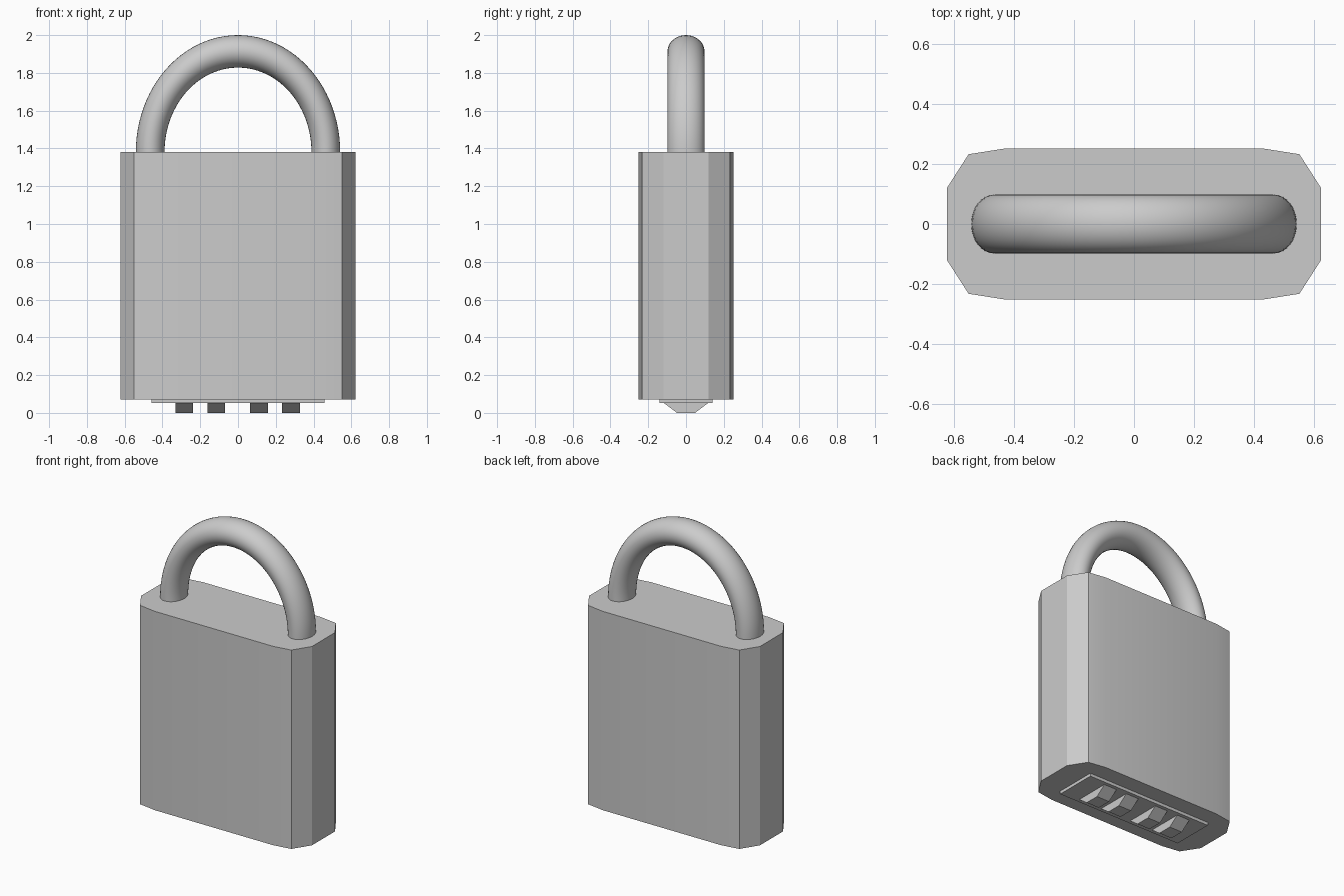
import bpy, bmesh, math

if "Cube" in bpy.data.objects:
    bpy.data.objects.remove(bpy.data.objects["Cube"])

# Single metal colour
GREY = (0.6, 0.6, 0.6, 1.0)
metal = bpy.data.materials.new("light_grey_metal")
metal.use_nodes = True
metal.diffuse_color = GREY
metal.node_tree.nodes["Principled BSDF"].inputs["Base Color"].default_value = GREY


def finish(name, bm, smooth=False):
    """Turn a bmesh into a named, coloured object."""
    bmesh.ops.recalc_face_normals(bm, faces=bm.faces[:])
    mesh = bpy.data.meshes.new(name)
    bm.to_mesh(mesh)
    bm.free()
    mesh.materials.append(metal)
    obj = bpy.data.objects.new(name, mesh)
    bpy.context.collection.objects.link(obj)
    if smooth:
        bpy.ops.object.select_all(action='DESELECT')
        obj.select_set(True)
        bpy.context.view_layer.objects.active = obj
        bpy.ops.object.shade_smooth_by_angle(angle=math.radians(30))
    return obj


def loft(name, rings, smooth=False):
    """Join equal-sized point rings with quads and cap both ends."""
    bm = bmesh.new()
    loops = [[bm.verts.new(p) for p in ring] for ring in rings]
    n = len(loops[0])
    for a, b in zip(loops, loops[1:]):
        for i in range(n):
            j = (i + 1) % n
            bm.faces.new((a[i], a[j], b[j], b[i]))
    bm.faces.new(loops[0])
    bm.faces.new(loops[-1])
    return finish(name, bm, smooth)


def rectangle(x0, x1, half_y, z):
    return [(x0, -half_y, z), (x1, -half_y, z), (x1, half_y, z), (x0, half_y, z)]


# Body: twelve-sided outline extruded upward
quarter = [(0.622, 0.12), (0.55, 0.232), (0.43, 0.251)]
half = quarter + [(-x, y) for x, y in reversed(quarter)]
outline = half + [(-x, -y) for x, y in half]
BOTTOM, TOP = 0.072, 1.38
loft("lock_body", [[(x, y, z) for x, y in outline] for z in (BOTTOM, TOP)], smooth=True)

# Shackle: oval tube swept over a half-ellipse, with short ends set into the body
STEPS, SIDES = 48, 32


def shackle_ring(t, drop=0.0):
    ring = []
    for k in range(SIDES):
        p = math.tau * k / SIDES
        ring.append(((0.465 + 0.076 * math.cos(p)) * math.cos(t),
                     0.098 * math.sin(p),
                     TOP - drop + (0.534 + 0.086 * math.cos(p)) * math.sin(t)))
    return ring


arch = [shackle_ring(math.pi * i / STEPS) for i in range(STEPS + 1)]
loft("shackle", [shackle_ring(0, 0.03)] + arch + [shackle_ring(math.pi, 0.03)], smooth=True)

# Plate under the body
PLATE = 0.052
loft("base_plate", [rectangle(-0.457, 0.457, 0.14, z) for z in (PLATE, BOTTOM)])

# Four wedge-shaped dial teeth under the plate
for i, x in enumerate((-0.285, -0.115, 0.111, 0.281), 1):
    loft(f"dial_tooth_{i}", [rectangle(x - 0.047, x + 0.047, 0.048, 0.0),
                             rectangle(x - 0.047, x + 0.047, 0.117, PLATE)])
